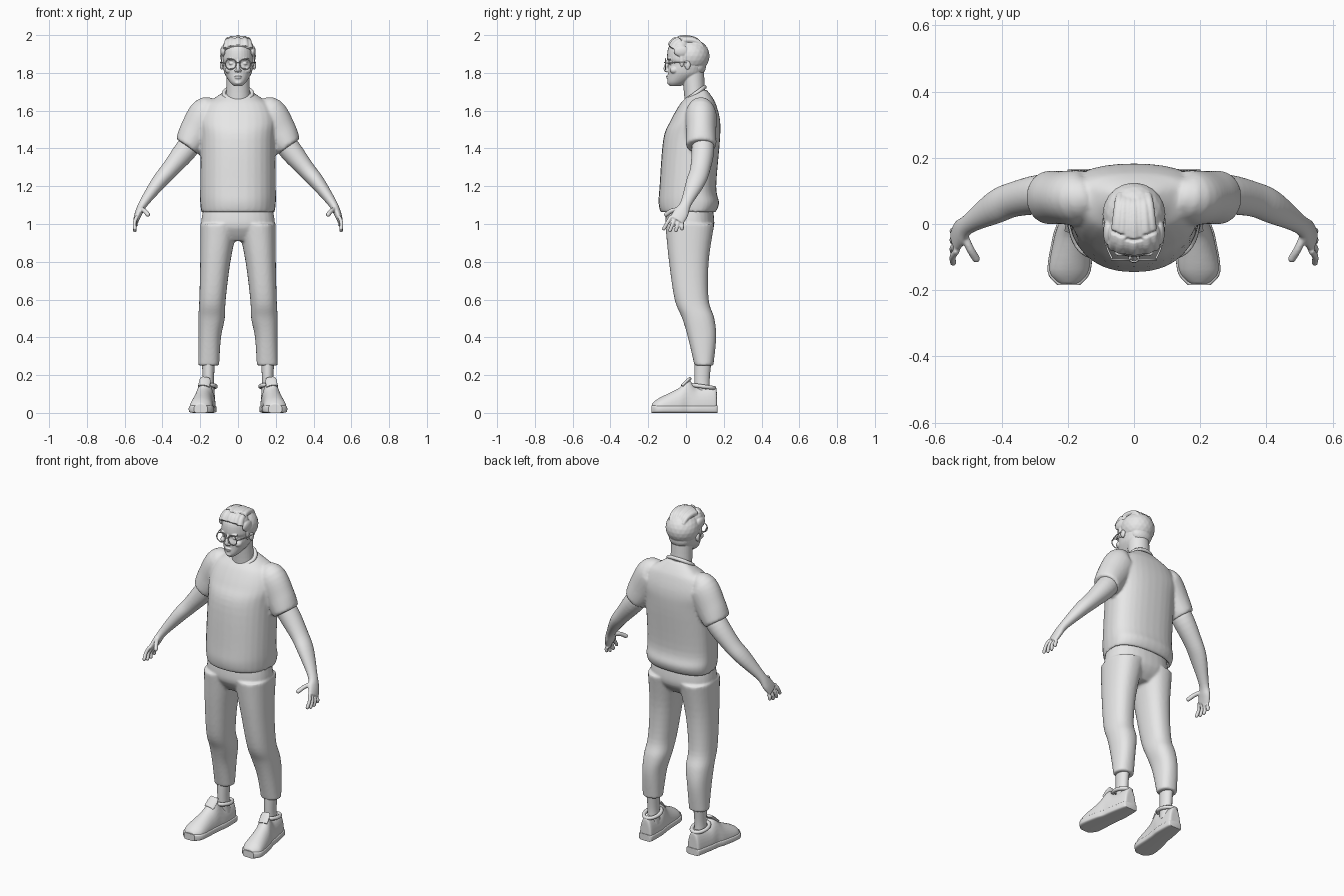
import bpy, bmesh, math
from mathutils import Vector, Matrix

if "Cube" in bpy.data.objects:
    bpy.data.objects.remove(bpy.data.objects["Cube"])

grey = (0.8, 0.8, 0.8, 1)
clay = bpy.data.materials.new("plain_grey")
clay.use_nodes = True
clay.diffuse_color = grey
clay.node_tree.nodes["Principled BSDF"].inputs["Base Color"].default_value = grey

AXIS_X, AXIS_Y, AXIS_Z = Matrix.Identity(3)


def smooth_path(points, steps=5):
    """Interpolate stations with a curve that passes through each one."""
    result = []
    padded = [points[0], *points, points[-1]]
    for before, start, end, after in zip(padded, padded[1:], padded[2:], padded[3:]):
        for k in range(steps):
            t = k / steps
            result.append([b + t / 2 * (c - a + t * (2 * a - 5 * b + 4 * c - d + t * (3 * (b - c) + d - a)))
                           for a, b, c, d in zip(before, start, end, after)])
    return result + [list(points[-1])]


def ring(centre, across, up, width, low, high, power=2, count=32):
    """Closed superellipse whose lower and upper halves may differ."""
    points = []
    for i in range(count):
        angle = math.tau * i / count
        cosine, sine = math.cos(angle), math.sin(angle)
        x = math.copysign(abs(cosine) ** (2 / power), cosine) * width
        y = math.copysign(abs(sine) ** (2 / power), sine) * (high if sine > 0 else low)
        points.append(centre + across * x + up * y)
    return points


def skin(bm, rows, closed=False):
    """Join rows of points by quads, with caps unless the rows run in a circle."""
    rows = [[bm.verts.new(point) for point in row] for row in rows]
    for lower, upper in zip(rows, rows[1:] + rows[:1] if closed else rows[1:]):
        for i in range(len(lower)):
            bm.faces.new((lower[i - 1], lower[i], upper[i], upper[i - 1]))
    if not closed:
        bm.faces.new(rows[0])
        bm.faces.new(rows[-1])


def stack(bm, stations, power=2.3, widest=.5):
    """Level sections: height, centre x, half width, front y, back y."""
    rows = []
    for z, x, width, front, back in smooth_path(stations):
        middle = front + (back - front) * widest
        rows.append(ring(Vector((x, middle, z)), AXIS_X, AXIS_Y, width, middle - front, back - middle, power))
    skin(bm, rows)


def tube(bm, stations):
    """Round sections along a path: x, y, z, radius along y, radius across."""
    path = smooth_path(stations)
    rows = []
    for i, (x, y, z, deep, wide) in enumerate(path):
        ahead, behind = path[min(i + 1, len(path) - 1)], path[max(i - 1, 0)]
        along = (Vector(ahead[:3]) - Vector(behind[:3])).normalized()
        guide = AXIS_Z if abs(along.y) > .95 else AXIS_Y
        up = (guide - along * guide.dot(along)).normalized()
        rows.append(ring(Vector((x, y, z)), along.cross(up), up, wide, deep, deep))
    skin(bm, rows)


def rod(bm, points, radius):
    tube(bm, [(*point, radius, radius) for point in points])


def ball(bm, centre, radii):
    place = Matrix.Translation(centre) @ Matrix.Diagonal((*radii, 1))
    bmesh.ops.create_icosphere(bm, subdivisions=3, radius=1, matrix=place)


def hoop(bm, centre, tilt, width, depth, thickness, count=40):
    """Tilted elliptical ring of round section."""
    turn = Matrix.Rotation(math.radians(tilt), 3, 'X')
    rows = []
    for i in range(count):
        angle = math.tau * i / count
        spoke = Vector((math.cos(angle), math.sin(angle), 0))
        middle = Vector((spoke.x * width, spoke.y * depth, 0))
        section = ring(middle, spoke, AXIS_Z, thickness, thickness, thickness, count=10)
        rows.append([Vector(centre) + turn @ point for point in section])
    skin(bm, rows, closed=True)


def mirror(bm):
    copied = bmesh.ops.duplicate(bm, geom=bm.verts[:] + bm.edges[:] + bm.faces[:])["geom"]
    verts = [item for item in copied if isinstance(item, bmesh.types.BMVert)]
    bmesh.ops.scale(bm, vec=(-1, 1, 1), verts=verts)


def finish(name, bm, voxel=0):
    """Make one object, fused into a single soft skin if a voxel size is given."""
    bmesh.ops.recalc_face_normals(bm, faces=bm.faces)
    mesh = bpy.data.meshes.new(name)
    bm.to_mesh(mesh)
    bm.free()
    mesh.materials.append(clay)
    obj = bpy.data.objects.new(name, mesh)
    bpy.context.collection.objects.link(obj)
    bpy.ops.object.select_all(action='DESELECT')
    obj.select_set(True)
    bpy.context.view_layer.objects.active = obj
    if voxel:
        bpy.ops.object.shade_smooth()
        fuse = obj.modifiers.new("fuse", 'REMESH')
        fuse.mode, fuse.voxel_size, fuse.use_smooth_shade = 'VOXEL', voxel, True
        soften = obj.modifiers.new("soften", 'SMOOTH')
        soften.factor, soften.iterations = .5, 3
    else:
        bpy.ops.object.shade_smooth_by_angle(angle=math.radians(40))


def finish_pair(name, bm, voxel=0):
    other = bm.copy()
    bmesh.ops.scale(other, vec=(-1, 1, 1), verts=other.verts)
    finish("left_" + name, bm, voxel)
    finish("right_" + name, other, voxel)


# Shirt: sleeves and torso, hollow at the cuffs and the hem
bm = bmesh.new()
tube(bm, [(.12, .09, 1.6, .04, .04), (.16, .08, 1.59, .08, .09), (.22, .08, 1.49, .08, .09),
          (.26, .08, 1.42, .08, .075), (.26, .08, 1.42, .07, .065), (.24, .08, 1.45, .06, .06)])
mirror(bm)
stack(bm, [(1.1, 0, .17, -.1, .13), (1.06, 0, .19, -.13, .15), (1.11, 0, .2, -.145, .175),
           (1.2, 0, .2, -.14, .16), (1.45, 0, .2, -.12, .18), (1.55, 0, .21, -.08, .18),
           (1.63, 0, .18, -.035, .16), (1.67, 0, .12, 0, .14), (1.71, 0, .06, .04, .11)], widest=.65)
finish("shirt", bm, .008)
bm = bmesh.new()
hoop(bm, (0, .05, 1.69), 36, .075, .06, .011)
finish("shirt_collar", bm)

# Trousers: legs and hips
bm = bmesh.new()
stack(bm, [(.25, .155, .055, .045, .145), (.4, .15, .06, .01, .16), (.5, .14, .07, -.02, .15),
           (.6, .135, .07, -.06, .12), (.8, .12, .08, -.09, .12), (1, .1, .1, -.11, .15)])
mirror(bm)
stack(bm, [(.91, 0, .11, -.06, .09), (.95, 0, .17, -.09, .13), (1, 0, .195, -.11, .15), (1.1, 0, .18, -.1, .14)])
finish("trousers", bm, .008)

# Arms with palm, fingers and thumb
bm = bmesh.new()
tube(bm, [(.2, .08, 1.5, .05, .05), (.27, .09, 1.4, .06, .06), (.36, .075, 1.29, .053, .047),
          (.42, .05, 1.22, .05, .04), (.5, 0, 1.11, .03, .024), (.525, -.025, 1.06, .04, .02),
          (.54, -.05, 1.02, .04, .015)])
for i in range(4):
    base = Vector((.535, .02 * i - .08, 1.04 - .013 * i))
    tip = Vector((.546, .032 * i - .117, .96 + .01 * abs(i - 1.5)))
    rod(bm, [base, base.lerp(tip, .5) + AXIS_X * .007, tip], .01)
    ball(bm, tip, [.01] * 3)
rod(bm, [(.515, -.03, 1.08), (.495, -.075, 1.07), (.477, -.105, 1.05)], .012)
ball(bm, (.477, -.105, 1.05), [.012] * 3)
finish_pair("arm", bm, .0045)

# Ankles
bm = bmesh.new()
tube(bm, [(.157, .09, .08, .04, .035), (.157, .085, .17, .04, .03), (.157, .09, .28, .045, .035)])
finish_pair("ankle", bm)

# Shoes: upper and sole share sections from heel to toe (y, centre x, half width, height)
last = smooth_path([(.163, .16, .03, .11), (.15, .16, .04, .14), (.06, .168, .05, .135), (.01, .175, .05, .175),
                    (-.04, .185, .056, .13), (-.14, .196, .06, .08), (-.18, .197, .03, .05)])
bm = bmesh.new()
skin(bm, [ring(Vector((x, y, .03)), AXIS_X, AXIS_Z, width, .02, height - .03) for y, x, width, height in last])
finish_pair("shoe_upper", bm, .005)
bm = bmesh.new()
skin(bm, [ring(Vector((x, y * 1.02, .02)), AXIS_X, AXIS_Z, width + .005, .02, .02, power=5)
          for y, x, width, height in last])
finish_pair("shoe_sole", bm)
bm = bmesh.new()
hoop(bm, (.16, .09, .14), -8, .042, .06, .011)
finish_pair("shoe_collar", bm)
bm = bmesh.new()
tube(bm, [(.18, -.02, .14, .01, .03), (.175, .01, .17, .01, .03), (.173, .025, .186, .007, .024)])
finish_pair("shoe_tongue", bm)

# Head: paired brows, cheeks, eyes, nostrils and ears, then skull, neck, nose, lips and chin
bm = bmesh.new()
ball(bm, (.036, -.088, 1.873), (.024, .01, .006))
ball(bm, (.047, -.062, 1.815), (.022, .024, .02))
ball(bm, (.035, -.08, 1.85), (.014, .01, .008))
ball(bm, (.011, -.1, 1.812), (.007, .01, .007))
ball(bm, (.087, .008, 1.84), (.009, .016, .024))
mirror(bm)
stack(bm, [(1.73, 0, .02, -.085, -.03), (1.75, 0, .042, -.097, .01), (1.79, 0, .068, -.096, .08),
           (1.82, 0, .077, -.096, .1), (1.85, 0, .081, -.09, .11), (1.88, 0, .084, -.1, .11),
           (1.94, 0, .074, -.09, .1), (1.97, 0, .03, -.04, .04)], power=2.1)
tube(bm, [(0, .055, 1.6, .06, .07), (0, .045, 1.7, .056, .062), (0, .035, 1.82, .06, .06)])
tube(bm, [(0, -.09, 1.87, .01, .009), (0, -.1, 1.85, .01, .008), (0, -.109, 1.82, .01, .012), (0, -.1, 1.806, .006, .01)])
ball(bm, (0, -.097, 1.782), (.02, .01, .005))
ball(bm, (0, -.095, 1.773), (.018, .01, .005))
ball(bm, (0, -.09, 1.748), (.018, .01, .01))
finish("head", bm, .003)

# Hair: sideburns and temples, cap, nape, crown and swept-back locks
bm = bmesh.new()
ball(bm, (.079, -.022, 1.87), (.009, .014, .04))
ball(bm, (.078, -.025, 1.915), (.015, .04, .03))
mirror(bm)
ball(bm, (0, .03, 1.89), (.095, .095, .09))
ball(bm, (0, .06, 1.835), (.066, .046, .05))
ball(bm, (0, -.03, 1.945), (.08, .06, .04))
for i in range(-3, 4):
    lock = []
    for t in range(5):
        swing = t * .75
        x = i * .02 * (1 - swing * .1)
        drop = 3 * x * x + .003 * (i % 2)
        thick = .02 - .003 * swing
        lock.append((x, drop - .08 * math.cos(swing), 1.94 + .045 * math.sin(swing) - drop, thick, thick))
    tube(bm, lock)
finish("hair", bm, .0035)

# Spectacles: rims and side arms, then the bridge
bm = bmesh.new()
hoop(bm, (.039, -.108, 1.847), 90, .028, .028, .003)
rod(bm, [(.066, -.105, 1.853), (.085, -.06, 1.854), (.092, .005, 1.855)], .003)
mirror(bm)
rod(bm, [(-.012, -.11, 1.853), (0, -.114, 1.856), (.012, -.11, 1.853)], .003)
finish("spectacles", bm)
